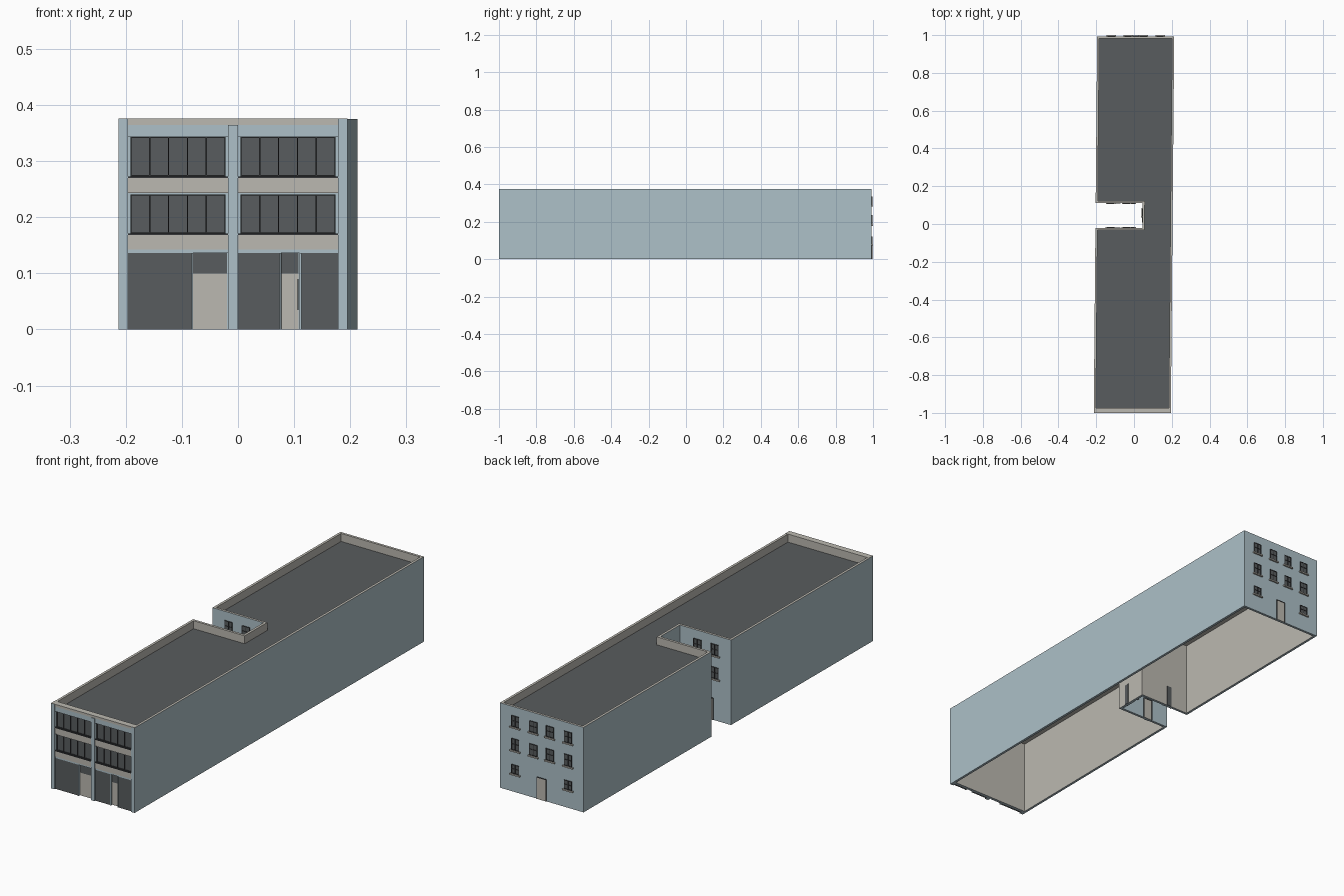
import bpy
import bmesh

cube = bpy.data.objects.get("Cube")
if cube:
    bpy.data.objects.remove(cube, do_unlink=True)


def material(name, rgb):
    m = bpy.data.materials.new(name)
    m.use_nodes = True
    m.diffuse_color = (*rgb, 1)
    m.node_tree.nodes["Principled BSDF"].inputs["Base Color"].default_value = (*rgb, 1)
    return m


BLUE = material("pale blue wall", (0.42, 0.53, 0.58))
BEIGE = material("warm grey stone", (0.50, 0.485, 0.44))
DARK = material("dark grey", (0.098, 0.107, 0.112))
FRAME = material("charcoal frame", (0.035, 0.037, 0.04))

SKEW = 0.009            # the plot is a slight parallelogram
H, ROOF, T = 0.375, 0.34, 0.011
W, FRONT, BACK = 0.204, -0.985, 0.993
NX, N0, N1 = 0.045, -0.022, 0.112   # light well


def finish(name, bm, mats):
    for v in bm.verts:
        v.co.x += SKEW * v.co.y
    me = bpy.data.meshes.new(name)
    bm.to_mesh(me)
    bm.free()
    for m in mats:
        me.materials.append(m)
    ob = bpy.data.objects.new(name, me)
    bpy.context.collection.objects.link(ob)
    return ob


def boxes(name, mat, items):
    """One object from boxes given as (x0, x1, y0, y1, z0, z1)."""
    bm = bmesh.new()
    for b in items:
        vs = bmesh.ops.create_cube(bm, size=1)["verts"]
        for v in vs:
            for i in range(3):
                lo, hi = sorted(b[2 * i:2 * i + 2])
                v.co[i] = (lo + hi) / 2 + v.co[i] * (hi - lo)
    return finish(name, bm, [mat])


def outline(t):
    """Plan of the block, moved inwards by t, counterclockwise."""
    return [(-W + t, FRONT + t), (W - t, FRONT + t), (W - t, BACK - t), (-W + t, BACK - t),
            (-W + t, N1 + t), (NX + t, N1 + t), (NX + t, N0 - t), (-W + t, N0 - t)]


# Hollow outer walls with parapet: blue outside, stone inside and on top
bm = bmesh.new()
rings = [[bm.verts.new((x, y, z)) for x, y in outline(t)] for t, z in ((0, 0), (0, H), (T, H), (T, 0))]
for k in range(4):
    a, b = rings[k], rings[(k + 1) % 4]
    for i in range(8):
        j = (i + 1) % 8
        f = bm.faces.new((a[i], a[j], b[j], b[i]))
        f.material_index = 0 if k in (0, 3) else 1
finish("outer_walls", bm, [BLUE, BEIGE])

# Flat roof with a stone ceiling below
bm = bmesh.new()
for z, index in ((ROOF, 0), (ROOF - 0.006, 1)):
    f = bm.faces.new([bm.verts.new((x, y, z)) for x, y in outline(T)])
    f.material_index = index
    if index:
        f.normal_flip()
finish("roof", bm, [DARK, BEIGE])

# Front pilasters, header and cornice
boxes("front_pilasters", BLUE, [(-W, -W + 0.017, -1, FRONT, 0, H), (W - 0.017, W, -1, FRONT, 0, H),
                                (-0.009, 0.009, -1, FRONT, 0, 0.364)])
boxes("front_header", BLUE, [(-W + 0.017, W - 0.017, -0.997, FRONT, 0.343, 0.364)])
boxes("front_cornice", BEIGE, [(-W + 0.017, W - 0.017, -0.997, FRONT, 0.364, H)])
boxes("front_coping", BEIGE, [(-W, W, -1, FRONT + 0.012, H, H + 0.001)])

# Two front bays with spandrels, window strips and mullions
spandrels, panes, mullions, ledges = [], [], [], []
for x0, x1 in ((-0.187, -0.009), (0.009, 0.187)):
    for s0, s1, top in ((0.143, 0.168, 0.241), (0.243, 0.27, 0.343)):
        spandrels.append((x0, x1, -0.996, FRONT, s0, s1))
        ledges.append((x0, x1, -0.998, FRONT, s1, s1 + 0.003))
        a, b = x0 + 0.004, x1 - 0.004
        panes.append((a, b, -0.989, FRONT, s1, top))
        mullions += [(a, b, -0.992, FRONT, z, z + 0.002) for z in (s1 + 0.003, top - 0.002)]
        for i in range(6):
            x = a + (b - a - 0.002) * i / 5
            mullions.append((x, x + 0.002, -0.992, FRONT, s1, top))
boxes("front_spandrels", BEIGE, spandrels)
boxes("front_ledges", FRAME, ledges)
boxes("front_window_panes", DARK, panes)
boxes("front_window_mullions", FRAME, mullions)
boxes("shop_lintels", BLUE, [(-0.187, 0.187, -0.994, FRONT, 0.136, 0.143)])

# Shopfronts, entrance doors and their surrounds
boxes("shop_glazing", DARK, [(a, b, -0.994, FRONT, 0, 0.136) for a, b in ((-0.187, -0.074), (0.009, 0.083), (0.122, 0.187))])
doors = ((-0.071, -0.011), (0.086, 0.117))
boxes("entrance_doors", BEIGE, [(a, b, -0.987, FRONT, 0, 0.1) for a, b in doors])
boxes("entrance_transoms", DARK, [(a, b, -0.987, FRONT, 0.1, 0.136) for a, b in doors])
boxes("entrance_jambs", BLUE, [(x, x + 0.003, -0.997, FRONT, 0, 0.136) for x in (-0.074, 0.083, 0.119)])
boxes("entrance_door_edge", FRAME, [(0.115, 0.117, -0.99, FRONT, 0.035, 0.09)])

# Rear and light well openings
glass, frames, sills, leaves, door_frames, inner_doors = [], [], [], [], [], []


def on_wall(axis, wall, sign, u0, u1, d0, d1, z0, z1):
    """Box on a wall: u runs along it, d goes outwards."""
    d = (wall + sign * d0, wall + sign * d1)
    return (u0, u1, *d, z0, z1) if axis == "y" else (*d, u0, u1, z0, z1)


def window(axis, wall, sign, u, z0, z1):
    def part(*p):
        return on_wall(axis, wall, sign, *p)
    h, e = 0.019, 0.0025
    glass.append(part(u - h, u + h, 0, 0.001, z0, z1))
    for x in (u - h, u - e / 2, u + h - e):
        frames.append(part(x, x + e, 0, 0.003, z0, z1))
    for z in (z0, (z0 + z1) / 2, z1 - e):
        frames.append(part(u - h, u + h, 0, 0.003, z, z + e))
    sills.append(part(u - 0.025, u + 0.025, 0, 0.007, z0 - 0.006, z0))


def door(axis, wall, sign, u, h=0.021):
    leaves.append(on_wall(axis, wall, sign, u - h, u + h, 0, 0.002, 0, 0.095))
    for x in (u - h - 0.002, u + h):
        door_frames.append(on_wall(axis, wall, sign, x, x + 0.002, 0, 0.004, 0, 0.097))
    door_frames.append(on_wall(axis, wall, sign, u - h, u + h, 0, 0.004, 0.095, 0.097))


UPPER = ((0.287, 0.336), (0.184, 0.235))
LOW = (0.08, 0.12)
for u in (0.129, 0.04, -0.04, -0.129):
    for z in UPPER:
        window("y", BACK, 1, u, *z)
for u in (0.129, -0.129):
    window("y", BACK, 1, u, *LOW)
door("y", BACK, 1, 0)

for wall, sign in ((N0, 1), (N1, -1)):
    for u in (-0.125, -0.04):
        for z in UPPER:
            window("y", wall, sign, u, *z)
    window("y", wall, sign, -0.015, *LOW)
    door("y", wall, sign, -0.095)
    inner_doors.append(on_wall("y", wall, -sign, -0.106, -0.084, T, T + 0.002, 0, 0.095))
for z in UPPER:
    window("x", NX, -1, 0.06, *z)
door("x", NX, -1, 0.03)
inner_doors.append(on_wall("x", NX, 1, 0.01, 0.03, T, T + 0.002, 0, 0.095))

boxes("rear_window_glass", DARK, glass)
boxes("rear_window_frames", FRAME, frames)
boxes("rear_window_sills", BEIGE, sills)
boxes("rear_doors", BEIGE, leaves)
boxes("rear_door_frames", FRAME, door_frames)
boxes("inner_doors", DARK, inner_doors)
